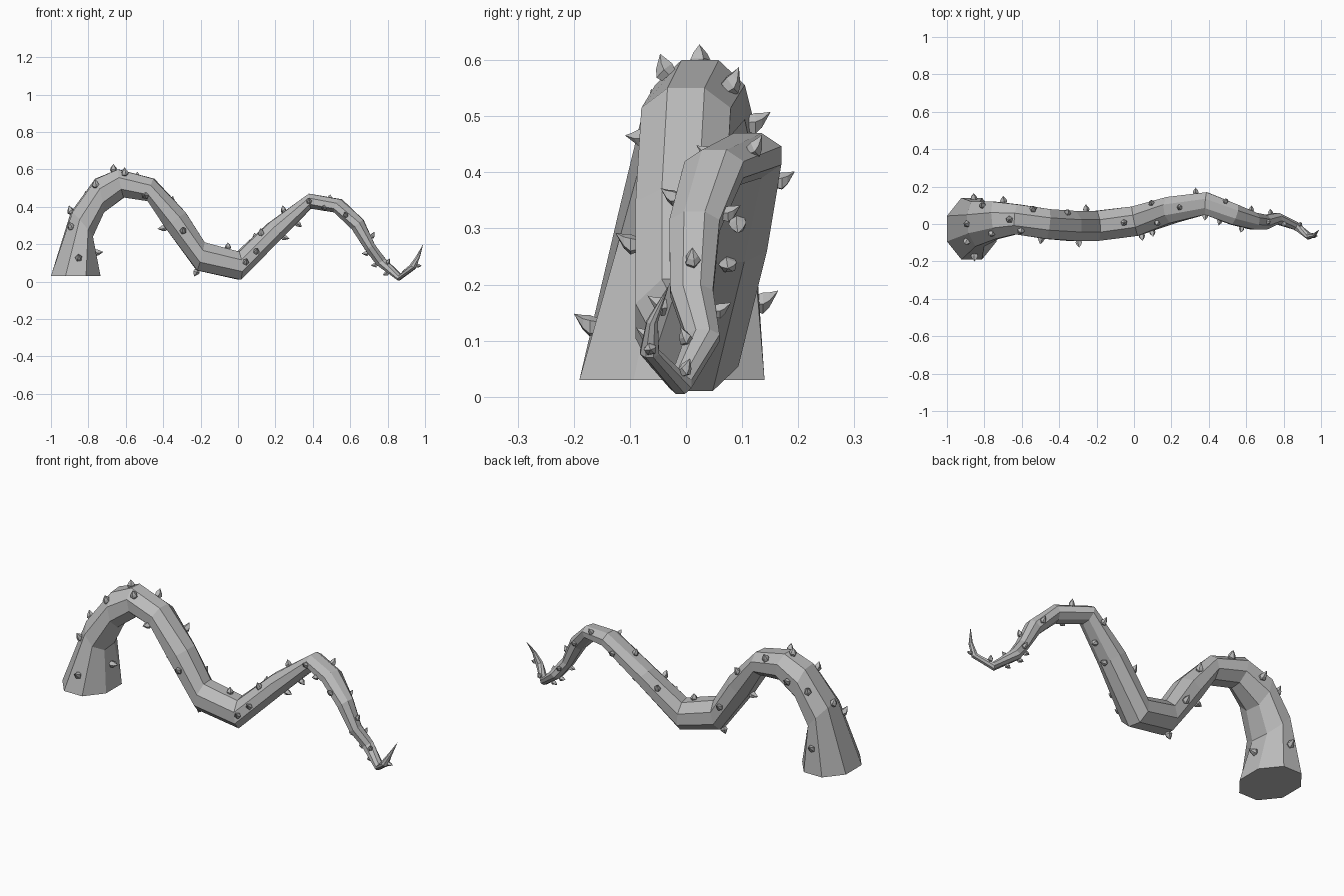
import bpy, bmesh
from math import sin, cos, pi, radians
from mathutils import Vector

if "Cube" in bpy.data.objects:
    bpy.data.objects.remove(bpy.data.objects["Cube"])

grey = bpy.data.materials.new("stone grey")
grey.use_nodes = True
grey.diffuse_color = (0.5, 0.5, 0.5, 1)
grey.node_tree.nodes["Principled BSDF"].inputs["Base Color"].default_value = (0.5, 0.5, 0.5, 1)

SIDES = 8

# Each station: outer x, z / inner x, z / sideways centre, half width
stations = [
    (-1.0, .03, -.735, .03, -.025, .165),
    (-.89, .37, -.78, .24, 0, .12),
    (-.76, .55, -.72, .37, .02, .1),
    (-.64, .6, -.61, .45, .025, .08),
    (-.45, .55, -.48, .43, 0, .08),
    (-.28, .37, -.39, .29, -.01, .08),
    (-.18, .21, -.22, .06, -.01, .08),
    (0, .16, .01, .01, .015, .08),
    (.16, .31, .24, .24, .075, .07),
    (.38, .47, .39, .39, .11, .06),
    (.55, .44, .52, .37, .05, .055),
    (.67, .33, .61, .28, .015, .045),
    (.73, .2, .68, .17, .01, .038),
    (.79, .12, .74, .09, .03, .03),
    (.87, .04, .86, .005, -.01, .022),
    (.92, .09, .95, .07, -.065, .017),
    (.955, .14, .972, .13, -.06, .01),
]
tip_point = Vector((.99, -.03, .2))


def build_frames():
    """Centre, outward vector and sideways vector for every station."""
    centres = [Vector(((ox + ix) / 2, y, (oz + iz) / 2)) for ox, oz, ix, iz, y, w in stations]
    path = centres + [tip_point]
    frames = []
    for i, (ox, oz, ix, iz, y, w) in enumerate(stations):
        up = Vector((ox - ix, 0, oz - iz)) / 2
        tangent = path[i + 1] - path[max(i - 1, 0)]
        side = up.cross(tangent)
        side.z = 0
        if i == 0:
            side = Vector((0, 1, 0))
        frames.append((centres[i], up, side.normalized() * w))
    return frames


frames = build_frames()


def surface(t, angle, stretch=1.0):
    """Centre and skin point at a station parameter and angle around the stem."""
    i = min(int(t), len(frames) - 2)
    c, up, side = (a.lerp(b, t - i) for a, b in zip(frames[i], frames[i + 1]))
    return c, c + (up * cos(angle) - side * sin(angle)) * stretch


def add_object(name, bm):
    bmesh.ops.recalc_face_normals(bm, faces=bm.faces)
    mesh = bpy.data.meshes.new(name)
    bm.to_mesh(mesh)
    bm.free()
    mesh.materials.append(grey)
    obj = bpy.data.objects.new(name, mesh)
    bpy.context.collection.objects.link(obj)
    return obj


def skin(bm, rings, tip):
    """Bridge rings of points, cap the first ring and close on a tip."""
    loops = [[bm.verts.new(p) for p in ring] for ring in rings]
    n = len(loops[0])
    end = bm.verts.new(tip)
    for a, b in zip(loops, loops[1:]):
        for k in range(n):
            m = (k + 1) % n
            bm.faces.new((a[k], a[m], b[m], b[k]))
    for k in range(n):
        bm.faces.new((loops[-1][k], loops[-1][(k + 1) % n], end))
    bm.faces.new(loops[0][::-1])


# Winding stem
stem = bmesh.new()
corner = 1 / cos(pi / SIDES)
rings = [[surface(i, (k + .5) * 2 * pi / SIDES, corner)[1] for k in range(SIDES)]
         for i in range(len(stations))]
skin(stem, rings, tip_point)
add_object("stem", stem)


# Thorns: a five-sided horn with a swollen root, hooking upward
def add_thorn(bm, t, degrees):
    centre, root = surface(t, radians(degrees), .95)
    out = (root - centre).normalized()
    ahead = surface(t + .1, 0, 0)[0] - surface(t, 0, 0)[0]
    u = out.cross(ahead).normalized()
    v = out.cross(u)
    hook = Vector((0, 0, 1)) - out * out.z
    size = 1.0 - .035 * max(t - 4, 0)
    thorn_rings = []
    for height, radius, bend in ((0, .015, 0), (.014, .02, 0), (.026, .014, .006)):
        c = root + (out * height + hook * bend) * size
        thorn_rings.append([c + (u * cos(a) + v * sin(a)) * radius * size
                            for a in (2 * pi * k / 5 for k in range(5))])
    skin(bm, thorn_rings, root + (out * .042 + hook * .022) * size)


# Thorn positions along the stem, grouped by the side they grow from
thorn_rows = {
    0: (1, 2.8, 6.7, 8.4, 11.7),
    40: (.8, 1.9, 3.2, 7.7, 13.2),
    90: (.35, 5.3, 7.1, 7.4, 9, 10.5),
    120: (9.6, 3.9),
    180: (.6, 5, 6, 8, 8.5, 12.2, 13, 13.5, 15.3),
    270: (.5, 2.4, 5.6, 8.7, 10.8, 12.4),
    310: (1.6, 3.5, 4.6, 7.6, 9.6, 14.2),
}
thorns = bmesh.new()
for degrees, row in thorn_rows.items():
    for t in row:
        add_thorn(thorns, t, degrees)
add_object("thorns", thorns)
